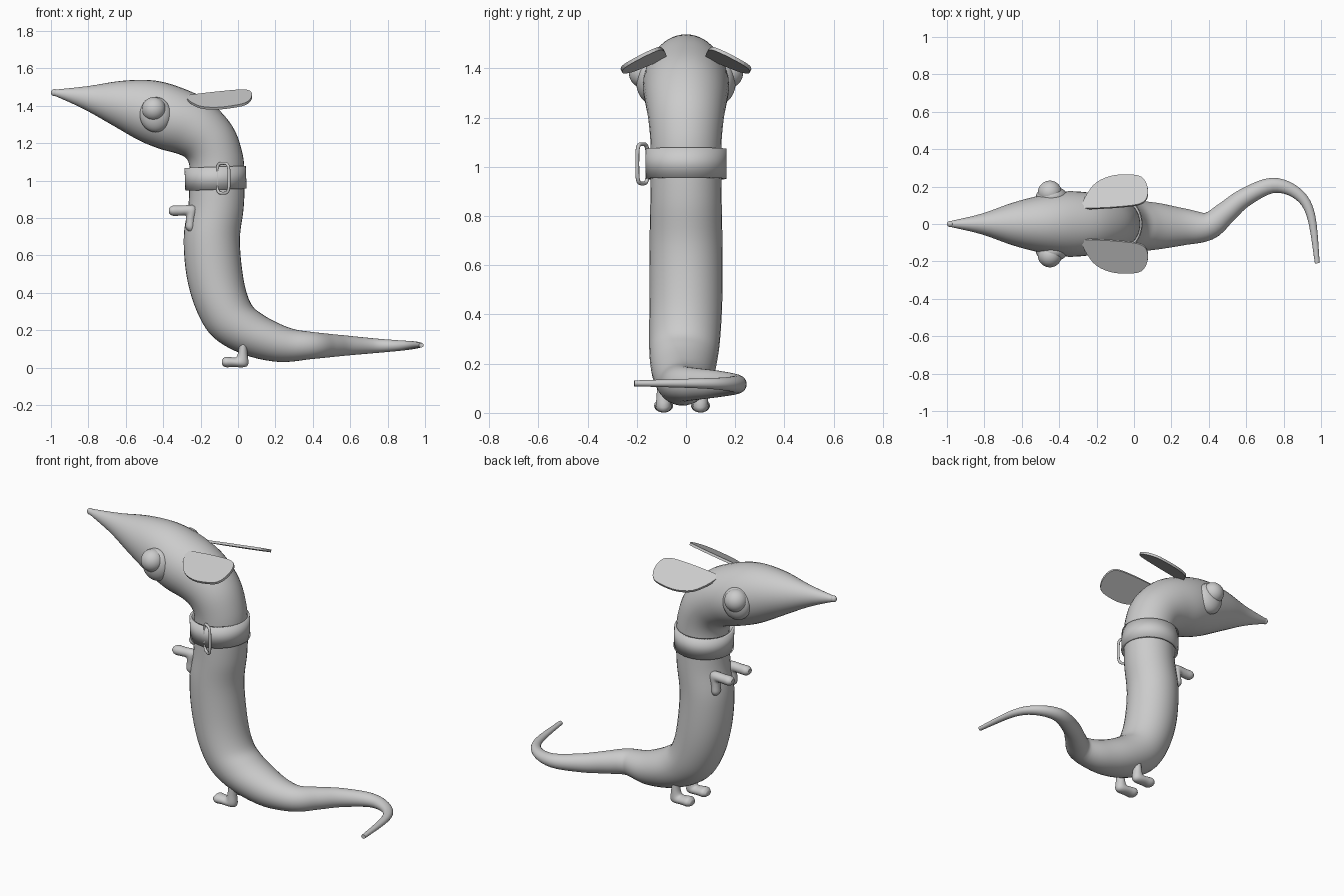
import bpy, math
from mathutils import Vector

if "Cube" in bpy.data.objects:
    bpy.data.objects.remove(bpy.data.objects["Cube"])


def smooth(ob, angle=50):
    bpy.ops.object.select_all(action='DESELECT')
    ob.select_set(True)
    bpy.context.view_layer.objects.active = ob
    bpy.ops.object.shade_smooth_by_angle(angle=math.radians(angle))


def mesh_object(name, verts, faces):
    me = bpy.data.meshes.new(name)
    me.from_pydata(verts, [], faces)
    ob = bpy.data.objects.new(name, me)
    bpy.context.collection.objects.link(ob)
    return ob


def catmull(p, steps):
    out = []
    for i in range(len(p) - 1):
        a, b, c, d = p[max(i - 1, 0)], p[i], p[i + 1], p[min(i + 2, len(p) - 1)]
        for k in range(steps):
            t = k / steps
            out.append([0.5 * (2 * q + (r - o) * t + (2 * o - 5 * q + 4 * r - s) * t * t
                               + (3 * q - o - 3 * r + s) * t ** 3)
                        for o, q, r, s in zip(a, b, c, d)])
    return out + [list(p[-1])]


def loft(name, rings, sides=32, steps=5):
    """Each ring: back x, back z, belly x, belly z, half width, centre y."""
    rs = catmull(rings, steps)
    mid = [Vector(((r[0] + r[2]) / 2, r[5], (r[1] + r[3]) / 2)) for r in rs]
    verts, faces = [], []
    n = len(rs)
    for i, r in enumerate(rs):
        half = Vector((r[0] - r[2], 0, r[1] - r[3])) / 2
        side = (mid[min(i + 1, n - 1)] - mid[max(i - 1, 0)]).cross(half).normalized() * r[4]
        for k in range(sides):
            a = 2 * math.pi * k / sides
            verts.append(mid[i] + half * math.cos(a) + side * math.sin(a))
    for i in range(n - 1):
        for k in range(sides):
            j = (k + 1) % sides
            faces.append((i * sides + k, i * sides + j, (i + 1) * sides + j, (i + 1) * sides + k))
    faces += [tuple(range(sides))[::-1], tuple(range((n - 1) * sides, n * sides))]
    ob = mesh_object(name, verts, faces)
    smooth(ob)
    return ob


def ball(name, loc, scale):
    bpy.ops.mesh.primitive_uv_sphere_add(segments=32, ring_count=20, radius=1, location=loc)
    ob = bpy.context.object
    ob.name = name
    ob.scale = scale
    smooth(ob)


# Head, neck, trunk and tail in one sweep
body = [
    (-.985, 1.485, -.985, 1.455, .015, 0), (-.8, 1.505, -.83, 1.385, .055, 0),
    (-.62, 1.533, -.67, 1.295, .115, 0), (-.45, 1.535, -.53, 1.215, .155, 0),
    (-.3, 1.495, -.42, 1.17, .175, 0), (-.15, 1.42, -.33, 1.145, .168, 0),
    (-.03, 1.29, -.28, 1.122, .155, 0), (.025, 1.14, -.26, 1.08, .145, 0),
    (.035, 1.0, -.26, 1.0, .143, 0), (.03, .85, -.265, .87, .145, 0),
    (.01, .68, -.29, .7, .148, 0), (.03, .47, -.275, .49, .148, 0),
    (.07, .34, -.22, .3, .145, -.005), (.13, .285, -.13, .16, .138, -.01),
    (.21, .24, .03, .07, .125, -.012), (.3, .205, .22, .03, .1, -.015),
    (.4, .19, .39, .045, .075, -.012), (.49, .18, .49, .055, .06, .06),
    (.59, .17, .59, .065, .05, .14), (.74, .155, .74, .078, .041, .206),
    (.87, .145, .87, .09, .031, .165), (.945, .14, .945, .1, .023, .05),
    (.98, .132, .98, .108, .013, -.21)]
loft("body", body)
ball("nose", (-.981, 0, 1.47), (.019, .017, .019))

# Paired features
ear = [(-.28, .10), (-.25, .16), (-.2, .22), (-.12, .255), (-.03, .262), (.04, .25),
       (.072, .2), (.07, .14), (.03, .105), (-.08, .09), (-.2, .083), (-.265, .083)]
arm = [(-.24, .728, -.265, .73, .014), (-.232, .75, -.28, .75, .027), (-.23, .79, -.278, .79, .027),
       (-.226, .862, -.28, .812, .029), (-.31, .866, -.31, .812, .028),
       (-.35, .865, -.35, .812, .03), (-.369, .853, -.369, .825, .018)]
leg = [(.047, .14, .005, .11, .026), (.05, .08, .0, .075, .028), (.05, .008, -.012, .055, .032),
       (-.03, .003, -.035, .055, .036), (-.065, .002, -.068, .057, .038), (-.084, .012, -.086, .042, .024)]
for s, tag in ((-1, "right"), (1, "left")):
    ball("eye_socket_" + tag, (-.44, s * .145, 1.352), (.085, .058, .094))
    ball("eyeball_" + tag, (-.45, s * .168, 1.382), (.064, .064, .064))
    outline = catmull(ear + ear[:1], 3)[:-1]
    pts = [(x, s * y, 1.44 + .14 * (x + .28) - .5 * (y - .1)) for x, y in outline]
    e = mesh_object("ear_" + tag, pts, [tuple(range(len(pts)))])
    m = e.modifiers.new("thickness", 'SOLIDIFY')
    m.thickness, m.offset = .014, 0
    loft("arm_" + tag, [r + (s * .08,) for r in arm], 20, 4)
    loft("leg_" + tag, [r + (s * .075 - .016,) for r in leg], 20, 4)

# Collar band
bpy.ops.mesh.primitive_cylinder_add(vertices=64, radius=.164, depth=.122, end_fill_type='NOTHING',
                                    location=(-.12, 0, 1.012), rotation=(0, -.035, 0))
collar = bpy.context.object
collar.name = "collar"
m = collar.modifiers.new("thickness", 'SOLIDIFY')
m.thickness, m.offset = .014, -1
smooth(collar, 40)

# Loop hanging on the collar
cu = bpy.data.curves.new("collar_loop", 'CURVE')
cu.dimensions = '3D'
cu.bevel_depth = .008
cu.bevel_resolution = 3
sp = cu.splines.new('POLY')
sp.points.add(31)
for i, p in enumerate(sp.points):
    c, d = math.cos(math.pi * i / 16), math.sin(math.pi * i / 16)
    u = math.copysign(abs(c) ** .5, c)
    v = math.copysign(abs(d) ** .5, d)
    p.co = (-.08 + .032 * u, -.177 - .021 * u, 1.012 + .08 * v, 1)
sp.use_cyclic_u = True
bpy.context.collection.objects.link(bpy.data.objects.new("collar_loop", cu))
